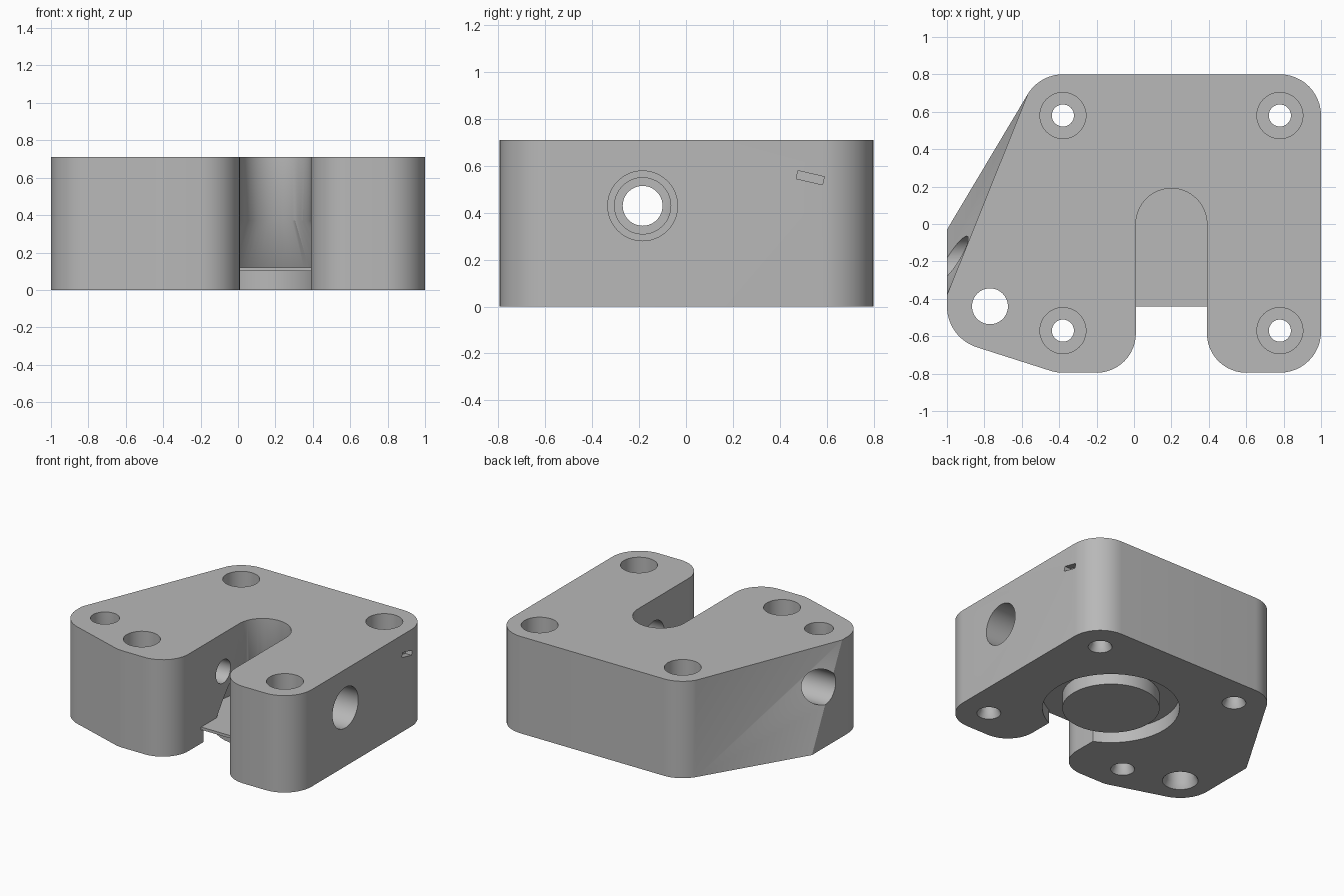
import bpy, bmesh, math
from mathutils import Matrix, Vector

cube = bpy.data.objects.get("Cube")
if cube:
    bpy.data.objects.remove(cube, do_unlink=True)

HEIGHT = 0.71
FLOOR = 0.12
SLOT = (0.2, 0.0)

grey = bpy.data.materials.new("plain grey")
grey.use_nodes = True
grey.diffuse_color = (0.48, 0.48, 0.48, 1)
grey.node_tree.nodes["Principled BSDF"].inputs["Base Color"].default_value = (0.48, 0.48, 0.48, 1)


def add_object(name, bm):
    bmesh.ops.recalc_face_normals(bm, faces=bm.faces)
    mesh = bpy.data.meshes.new(name)
    bm.to_mesh(mesh)
    bm.free()
    mesh.materials.append(grey)
    obj = bpy.data.objects.new(name, mesh)
    bpy.context.collection.objects.link(obj)
    return obj


def arc(center, radius, start, end, steps=12):
    angles = [math.radians(start + (end - start) * i / steps) for i in range(steps + 1)]
    return [(center[0] + radius * math.cos(a), center[1] + radius * math.sin(a)) for a in angles]


def lathe(name, profile, place, sides=64):
    """Closed solid of revolution from (radius, height) points."""
    bm = bmesh.new()
    rings = [[bm.verts.new((r * math.cos(math.tau * k / sides), r * math.sin(math.tau * k / sides), z))
              for k in range(sides)] for r, z in profile]
    for low, high in zip(rings, rings[1:]):
        for k in range(sides):
            n = (k + 1) % sides
            bm.faces.new((low[k], low[n], high[n], high[k]))
    bm.faces.new(rings[0][::-1])
    bm.faces.new(rings[-1])
    bm.transform(place)
    return add_object(name, bm)


def box(name, size, place):
    bm = bmesh.new()
    bmesh.ops.create_cube(bm, size=1)
    bm.transform(place @ Matrix.Diagonal(Vector((*size, 1))))
    return add_object(name, bm)


def at(x, y, z=0.0):
    return Matrix.Translation((x, y, z))


def cut(target, cutter):
    mod = target.modifiers.new("cut", "BOOLEAN")
    mod.operation = "DIFFERENCE"
    mod.solver = "EXACT"
    mod.object = cutter
    bpy.context.view_layer.objects.active = target
    bpy.ops.object.modifier_apply(modifier=mod.name)
    bpy.data.objects.remove(cutter, do_unlink=True)


# Block outline, counter-clockwise, with the open slot in the front
outline = [(-1, -0.38)]
outline += arc((-0.77, -0.44), 0.23, 180, 252)
outline += arc((-0.38, -0.575), 0.22, 252, 270, 4)
outline += arc((-0.2, -0.585), 0.21, 270, 360)
outline += arc(SLOT, 0.19, 180, 0, 32)
outline += arc((0.6, -0.585), 0.21, 180, 270)
outline += arc((0.78, -0.575), 0.22, 270, 360)
outline += arc((0.78, 0.58), 0.22, 0, 90)
outline += arc((-0.38, 0.58), 0.22, 90, 149)
outline += [(-1, -0.03)]

# Block body; the last top corner is pulled to the first, giving the slanted flank
bm = bmesh.new()
low = [bm.verts.new((x, y, 0)) for x, y in outline]
high = [bm.verts.new((x, y, HEIGHT)) for x, y in outline[:-1]]
bm.faces.new(low[::-1])
bm.faces.new(high)
high.append(high[0])
count = len(low)
for i in range(count):
    j = (i + 1) % count
    if i == count - 2:
        bm.faces.new((low[i], low[j], high[j]))
        bm.faces.new((low[i], high[j], high[i]))
    else:
        bm.faces.new(list(dict.fromkeys((low[i], low[j], high[j], high[i]))))
body = add_object("block_body", bm)

# Counterbored screw holes and the plain corner hole
screw = [(0.09, -0.02), (0.059, 0.04), (0.059, 0.35), (0.123, 0.35), (0.123, 0.8)]
for x in (-0.38, 0.78):
    for y in (-0.57, 0.58):
        cut(body, lathe("screw_cutter", screw, at(x, y), 48))
cut(body, lathe("corner_hole_cutter", [(0.13, -0.02), (0.096, 0.04), (0.096, 0.8)],
                at(-0.77, -0.44), 48))

# Round recess underneath and conical pocket above the slot floor
cut(body, lathe("recess_cutter", [(0.455, -0.1), (0.455, 0.1)], at(*SLOT)))
cut(body, lathe("cone_cutter", [(0.323, FLOOR), (0.174, 0.4)], at(*SLOT)))

# Stepped cross bore through both arms
sideways = at(0, -0.185, 0.43) @ Matrix.Rotation(math.pi / 2, 4, "Y")
cut(body, lathe("right_bore_cutter", [(0.12, 0.2), (0.12, 0.75), (0.149, 0.75), (0.149, 1.1)], sideways))
cut(body, lathe("left_bore_cutter", [(0.12, -1.1), (0.12, -0.15), (0.085, -0.15), (0.085, 0.2)], sideways))

# Small tilted notch in the side wall
cut(body, box("notch_cutter", (0.1, 0.115, 0.035),
              at(1, 0.53, 0.55) @ Matrix.Rotation(math.radians(-13), 4, "X")))

# Slot floor plate and the round boss beneath it
plate = box("slot_floor", (0.384, 0.7, 0.02), at(0.2, -0.09, FLOOR - 0.01))
boss = lathe("round_boss", [(0.323, 0), (0.323, 0.11)], at(*SLOT))

# Smooth rounded walls, keep edges sharp
bpy.ops.object.select_all(action="DESELECT")
for obj in (body, plate, boss):
    obj.select_set(True)
bpy.context.view_layer.objects.active = body
bpy.ops.object.shade_smooth_by_angle(angle=math.radians(30))
